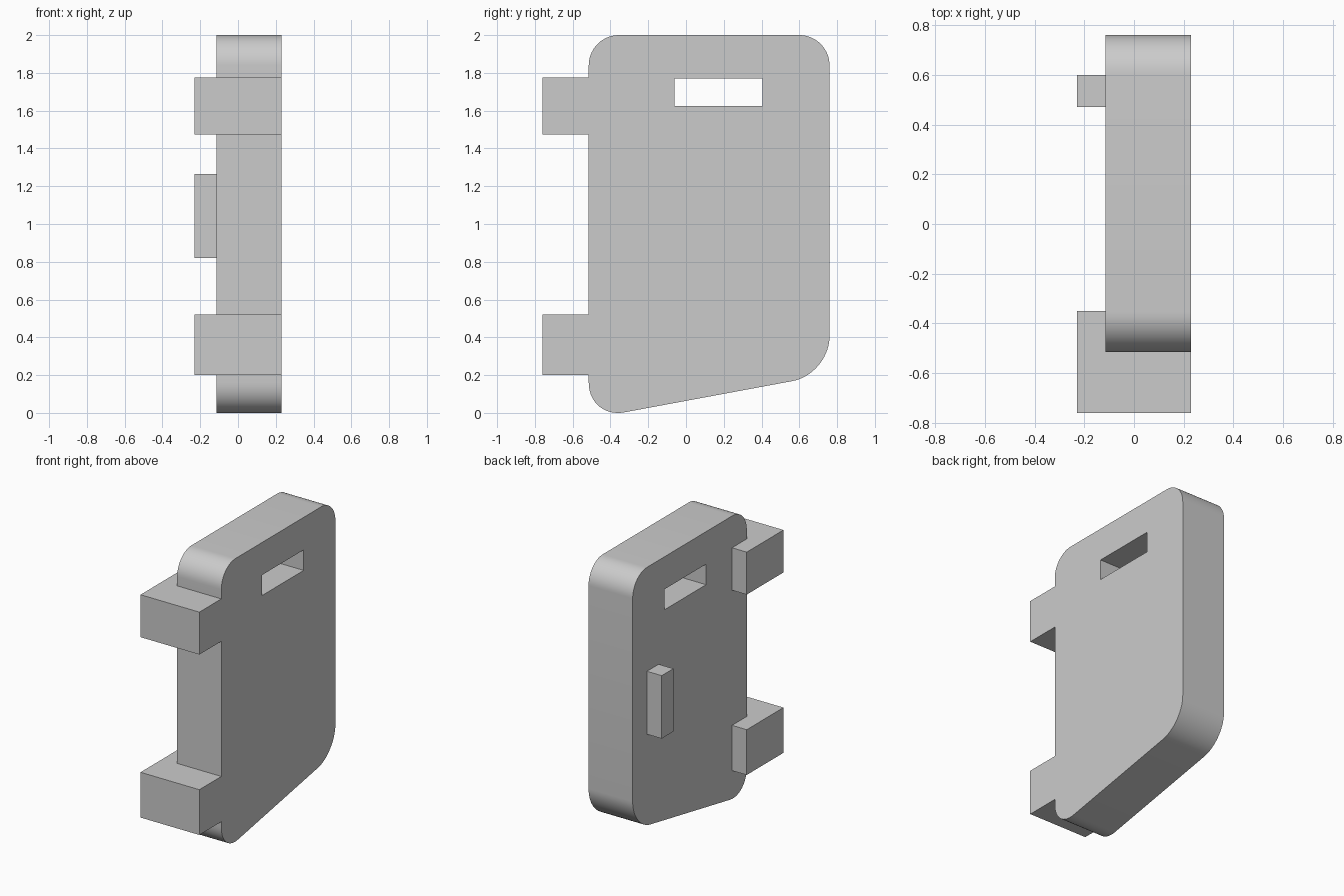
import bpy
import bmesh
from math import radians

cube = bpy.data.objects.get("Cube")
if cube:
    bpy.data.objects.remove(cube, do_unlink=True)

grey = bpy.data.materials.new("plain_grey")
grey.use_nodes = True
grey.diffuse_color = (0.6, 0.6, 0.6, 1)
grey.node_tree.nodes["Principled BSDF"].inputs["Base Color"].default_value = (0.6, 0.6, 0.6, 1)

X_BACK, X_INNER, X_OUTER = -0.23, -0.115, 0.23


def add_object(name, bm):
    bmesh.ops.recalc_face_normals(bm, faces=bm.faces)
    mesh = bpy.data.meshes.new(name)
    bm.to_mesh(mesh)
    bm.free()
    mesh.materials.append(grey)
    obj = bpy.data.objects.new(name, mesh)
    bpy.context.collection.objects.link(obj)
    return obj


def prism(outline, x0, x1):
    """Extrude a (y, z) outline from x0 to x1."""
    bm = bmesh.new()
    rings = [[bm.verts.new((x, y, z)) for y, z in outline] for x in (x0, x1)]
    for ring in rings:
        bm.faces.new(ring)
    n = len(outline)
    for i in range(n):
        j = (i + 1) % n
        bm.faces.new((rings[0][i], rings[0][j], rings[1][j], rings[1][i]))
    bmesh.ops.recalc_face_normals(bm, faces=bm.faces)
    return bm


def box(name, x0, x1, y0, y1, z0, z1):
    return add_object(name, prism([(y0, z0), (y1, z0), (y1, z1), (y0, z1)], x0, x1))


# Door panel with a slanted bottom; each corner carries its own rounding
corners = [(-0.515, -0.032, 0.192), (0.76, 0.205, 0.2),
           (0.76, 2.0, 0.16), (-0.515, 2.0, 0.16)]
bm = prism([(y, z) for y, z, _ in corners], X_INNER, X_OUTER)
for y, z, size in corners:
    edges = [e for e in bm.edges
             if all(abs(v.co.y - y) + abs(v.co.z - z) < 1e-4 for v in e.verts)]
    bmesh.ops.bevel(bm, geom=edges, offset=size, offset_type='OFFSET',
                    segments=14, profile=0.5, affect='EDGES')
panel = add_object("door_panel", bm)

# Hinge lugs joined to the panel, and the slot cut through it
tools = [
    (box("upper_lug", X_BACK, X_OUTER, -0.76, -0.35, 1.475, 1.775), 'UNION'),
    (box("lower_lug", X_BACK, X_OUTER, -0.76, -0.35, 0.2, 0.52), 'UNION'),
    (box("slot_cutter", -0.4, 0.4, -0.06, 0.405, 1.625, 1.77), 'DIFFERENCE'),
]
for tool, operation in tools:
    mod = panel.modifiers.new(tool.name, 'BOOLEAN')
    mod.operation = operation
    mod.solver = 'EXACT'
    mod.object = tool
    tool.hide_render = True
bpy.context.view_layer.update()
result = bpy.data.meshes.new_from_object(
    panel.evaluated_get(bpy.context.evaluated_depsgraph_get()))
panel.modifiers.clear()
panel.data = result
for tool, _ in tools:
    bpy.data.objects.remove(tool, do_unlink=True)

# Merge the flush faces left by the joins
bm = bmesh.new()
bm.from_mesh(panel.data)
bmesh.ops.remove_doubles(bm, verts=bm.verts, dist=1e-5)
bmesh.ops.dissolve_limit(bm, angle_limit=radians(0.5), verts=bm.verts, edges=bm.edges)
bm.to_mesh(panel.data)
bm.free()

# Raised catch on the inner face
box("catch_block", X_BACK, X_INNER, 0.47, 0.6, 0.82, 1.265)

# Smooth the rounded corners, keep hard edges sharp
bpy.ops.object.select_all(action='DESELECT')
panel.select_set(True)
bpy.context.view_layer.objects.active = panel
bpy.ops.object.shade_smooth_by_angle(angle=radians(25))
